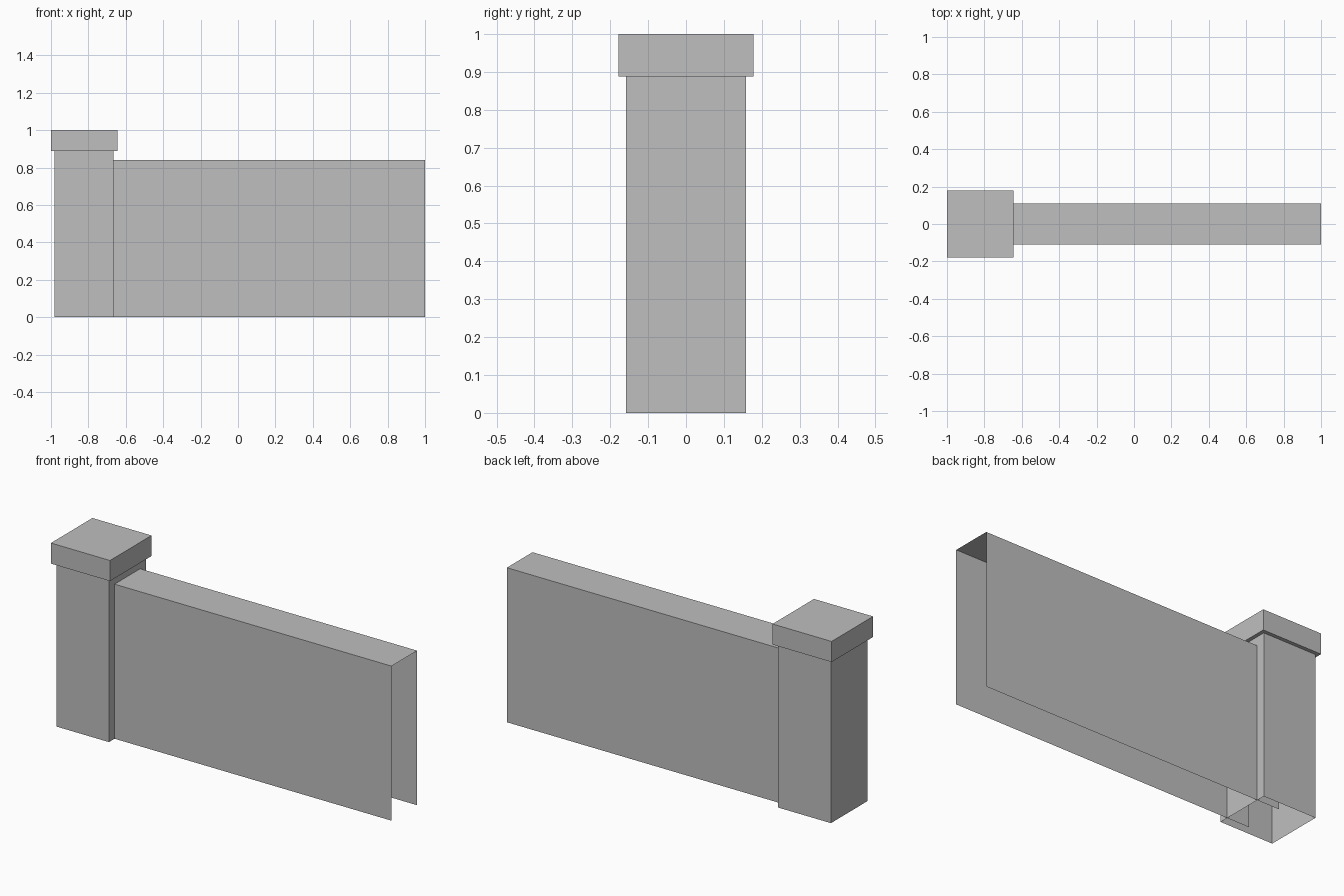
import bpy
import bmesh
from mathutils import Vector

cube = bpy.data.objects.get("Cube")
if cube:
    bpy.data.objects.remove(cube, do_unlink=True)

# One plain grey for the whole model
grey = bpy.data.materials.new("stone_grey")
grey.use_nodes = True
colour = (0.52, 0.52, 0.52, 1)
grey.diffuse_color = colour
grey.node_tree.nodes["Principled BSDF"].inputs["Base Color"].default_value = colour


def box(name, low, high, open_sides=()):
    """Axis-aligned box between two corners, leaving out faces by outward direction."""
    low, high = Vector(low), Vector(high)
    bm = bmesh.new()
    bmesh.ops.create_cube(bm, size=1)
    bmesh.ops.scale(bm, vec=high - low, verts=bm.verts)
    bmesh.ops.translate(bm, vec=(low + high) / 2, verts=bm.verts)
    bm.normal_update()
    removed = [f for f in bm.faces
               if any(f.normal.dot(Vector(d)) > 0.9 for d in open_sides)]
    bmesh.ops.delete(bm, geom=removed, context="FACES")
    mesh = bpy.data.meshes.new(name)
    bm.to_mesh(mesh)
    bm.free()
    mesh.materials.append(grey)
    obj = bpy.data.objects.new(name, mesh)
    bpy.context.collection.objects.link(obj)
    return obj


LEFT, RIGHT, UP, DOWN = (1, 0, 0), (-1, 0, 0), (0, 0, 1), (0, 0, -1)

# Wall shell: two sides and a top, running on into the post
box("wall", (-0.8, -0.11, 0), (1, 0.11, 0.84), (LEFT, RIGHT, DOWN))

# Hollow square post under the cap
box("post", (-0.982, -0.158, 0), (-0.665, 0.158, 0.888), (UP, DOWN))

# Overhanging closed cap
box("post_cap", (-1, -0.178, 0.888), (-0.645, 0.178, 1))
